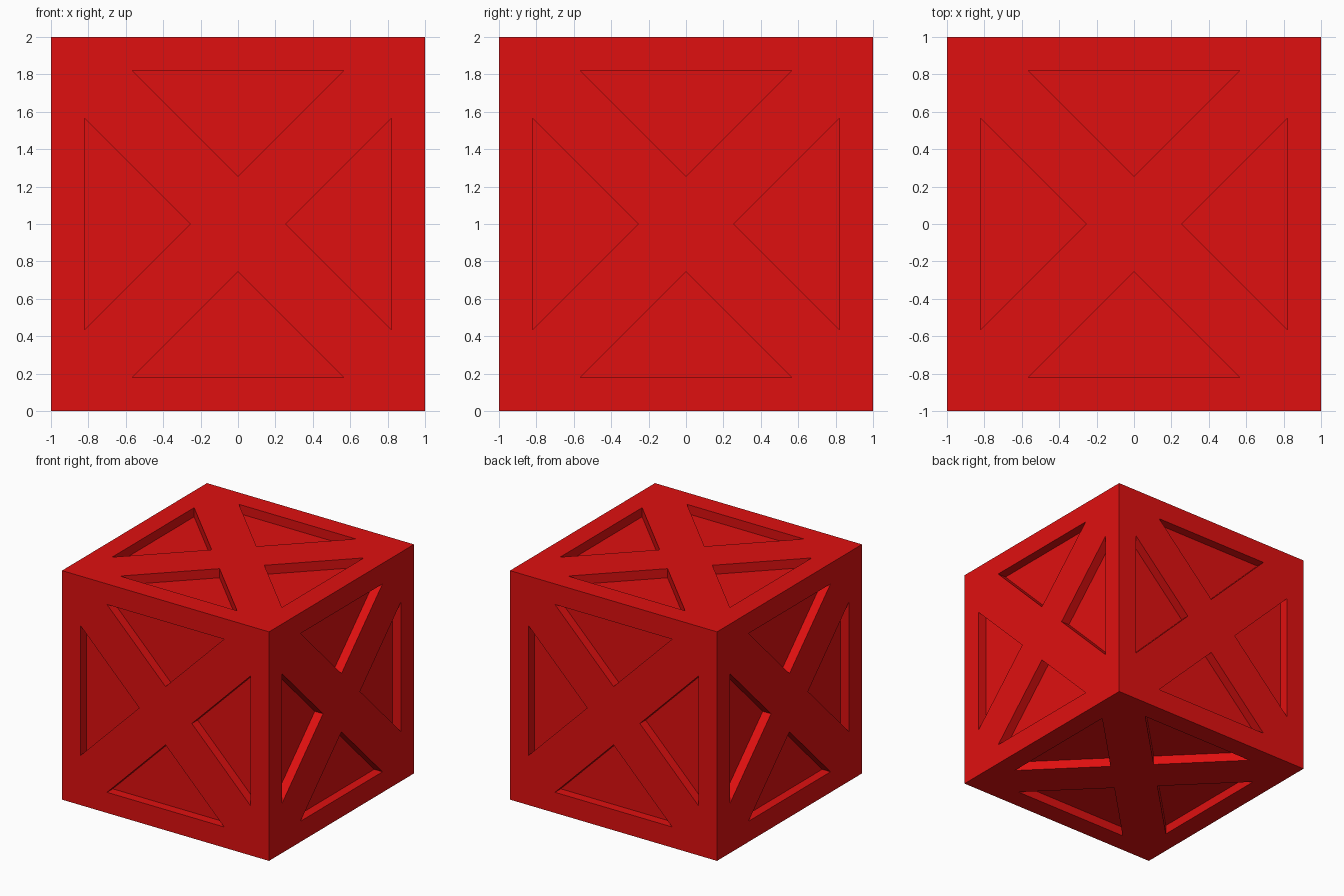
import bpy
import bmesh

default = bpy.data.objects.get("Cube")
if default:
    bpy.data.objects.remove(default, do_unlink=True)

SIZE = 2.0      # crate edge length
BEAM = 0.18     # half width of diagonal braces, full width of edge frame
DEPTH = 0.08    # depth of the triangular recesses

# Crate red
red = bpy.data.materials.new("crate_red")
color = (0.74, 0.005, 0.005, 1.0)
red.use_nodes = True
red.diffuse_color = color
bsdf = next(n for n in red.node_tree.nodes if n.type == 'BSDF_PRINCIPLED')
bsdf.inputs["Base Color"].default_value = color

# Cube body, each side split into four triangles about its centre
bm = bmesh.new()
bmesh.ops.create_cube(bm, size=SIZE)
bmesh.ops.translate(bm, verts=bm.verts, vec=(0, 0, SIZE / 2))
panels = bmesh.ops.poke(bm, faces=bm.faces[:])["faces"]
bm.normal_update()

# Leave the frame and cross braces, then sink each triangular panel
bmesh.ops.inset_individual(bm, faces=panels, thickness=BEAM, use_even_offset=True)
bm.normal_update()
sunk = bmesh.ops.extrude_discrete_faces(bm, faces=panels)["faces"]
bm.normal_update()
for face in sunk:
    bmesh.ops.translate(bm, verts=face.verts[:], vec=face.normal * -DEPTH)

# Merge the flat frame pieces of each side where they meet at the braces
bmesh.ops.recalc_face_normals(bm, faces=bm.faces[:])

mesh = bpy.data.meshes.new("crate")
bm.to_mesh(mesh)
bm.free()
mesh.materials.append(red)
crate = bpy.data.objects.new("crate", mesh)
bpy.context.collection.objects.link(crate)
